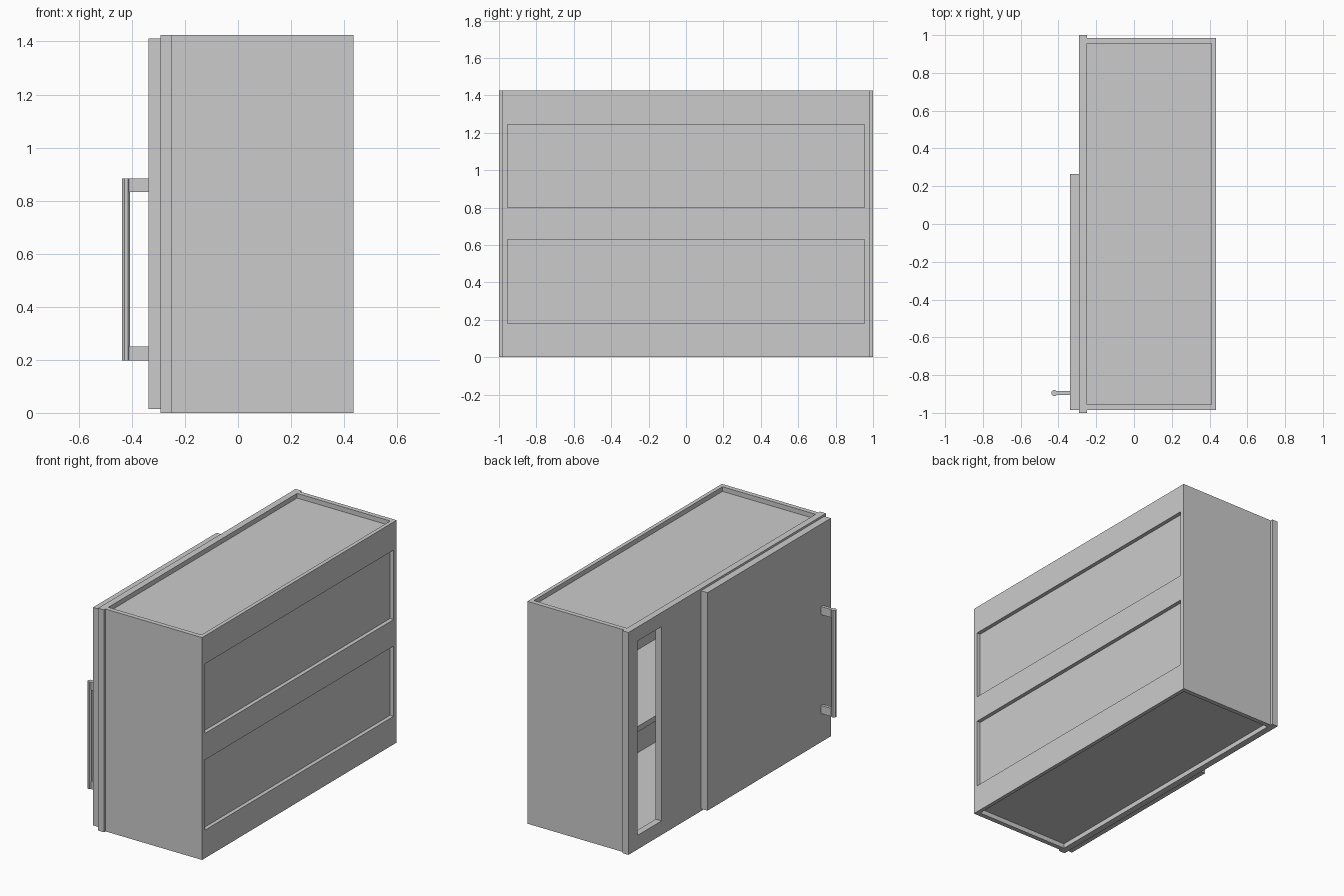
import bpy, math

# Remove the default cube
cube = bpy.data.objects.get("Cube")
if cube:
    bpy.data.objects.remove(cube, do_unlink=True)

# Single neutral grey
grey = bpy.data.materials.new("light_grey")
grey.use_nodes = True
colour = (0.6, 0.6, 0.6, 1)
grey.diffuse_color = colour
grey.node_tree.nodes["Principled BSDF"].inputs["Base Color"].default_value = colour


def box(name, x, y, z):
    """Axis-aligned board from (min, max) pairs."""
    bpy.ops.mesh.primitive_cube_add(size=1, location=[sum(p) / 2 for p in (x, y, z)])
    ob = bpy.context.object
    ob.name = name
    ob.scale = [p[1] - p[0] for p in (x, y, z)]
    bpy.ops.object.transform_apply(location=False, rotation=False, scale=True)
    ob.data.materials.append(grey)
    return ob


H = 1.425                      # cabinet height
FACE, FRONT, BACK = -0.292, -0.25, 0.435
T = 0.03                       # board thickness
RAIL = 0.41                    # inner side of the back rails
IN = 0.955                     # inner half width

# Carcass: end panels, floor and ceiling set in from the edges, shelf, back
for side, s in (("left", 1), ("right", -1)):
    box(f"end_panel_{side}", (FRONT, BACK), sorted((s * IN, s * 0.985)), (0, H))
box("floor_panel", (FRONT, RAIL), (-IN, IN), (T, 2 * T))
box("ceiling_panel", (FRONT, RAIL), (-IN, IN), (H - 2 * T, H - T))
box("shelf", (-0.21, 0.395), (-IN, IN), (0.685, 0.72))
box("back_panel", (0.395, RAIL), (-IN, IN), (2 * T, H - 2 * T))

# Rails across the back
for name, z in (("bottom", (0, 0.18)), ("middle", (0.63, 0.80)), ("top", (1.245, H))):
    box(f"back_rail_{name}", (RAIL, BACK), (-IN, IN), z)

# Face frame: two rails and three stiles
for name, z in (("bottom", (0, 0.09)), ("top", (1.335, H))):
    box(f"face_rail_{name}", (FACE, FRONT), (-1, 1), z)
for name, y in (("right", (-1, -0.91)), ("centre", (0.19, 0.665)), ("left", (0.91, 1))):
    box(f"face_stile_{name}", (FACE, FRONT), y, (0.09, 1.335))

# Door
box("door", (-0.338, FACE), (-0.985, 0.265), (0.015, 1.412))

# Handle: two flat posts and an eight-sided grip
HY = -0.895
for name, z in (("lower", (0.198, 0.25)), ("upper", (0.832, 0.884))):
    box(f"handle_post_{name}", (-0.425, -0.338), (HY - 0.01, HY + 0.01), z)
bpy.ops.mesh.primitive_cylinder_add(vertices=8, radius=0.0165, depth=0.686,
                                    location=(-0.4215, HY, 0.541),
                                    rotation=(0, 0, math.pi / 8))
grip = bpy.context.object
grip.name = "handle_grip"
grip.data.materials.append(grey)
